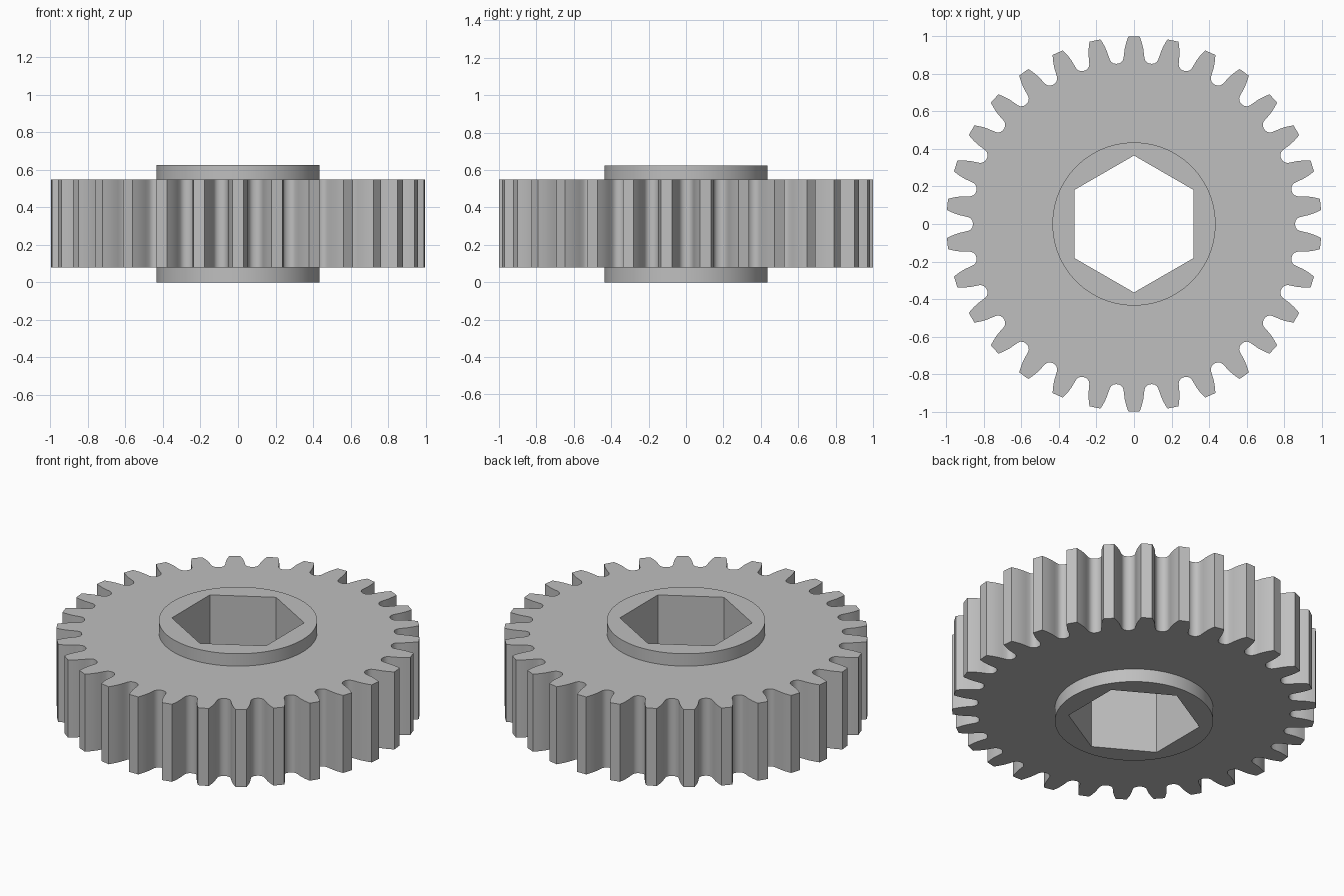
import bpy
import bmesh
from math import pi, sin, cos, radians

cube = bpy.data.objects.get("Cube")
if cube:
    bpy.data.objects.remove(cube)

TEETH = 30
GEAR_BOTTOM, GEAR_TOP = 0.08, 0.55
HUB_RADIUS, HUB_HEIGHT = 0.435, 0.625
BORE_RADIUS = 0.365

grey = bpy.data.materials.new("light grey")
grey.use_nodes = True
grey.diffuse_color = (0.52, 0.52, 0.52, 1)
grey.node_tree.nodes["Principled BSDF"].inputs["Base Color"].default_value = grey.diffuse_color


def polar(r, a):
    return r * cos(a), r * sin(a)


def polygon(radius, sides):
    # first corner points to the back
    return [polar(radius, pi / 2 + 2 * pi * i / sides) for i in range(sides)]


def gear_outline():
    # half a tooth from root to tip: radius and angle from the tooth centre
    flank = [(0.859, 0.097), (0.863, 0.082), (0.872, 0.070), (0.885, 0.063),
             (0.91, 0.058), (0.935, 0.053), (0.96, 0.0455), (0.98, 0.038), (1.0, 0.030)]
    points = []
    for i in range(TEETH):
        centre = pi / 2 + 2 * pi * i / TEETH
        points += [polar(r, centre - a) for r, a in flank]
        points += [polar(r, centre + a) for r, a in reversed(flank)]
    return points


def ring(name, outer, inner, z0, z1):
    # solid between two outlines, with flat caps
    bm = bmesh.new()
    caps = {z0: [], z1: []}
    for outline in (outer, inner):
        low, high = ([bm.verts.new((x, y, z)) for x, y in outline] for z in (z0, z1))
        n = len(outline)
        for i in range(n):
            j = (i + 1) % n
            bm.faces.new((low[i], low[j], high[j], high[i]))
            caps[z0].append(bm.edges.get((low[i], low[j])))
            caps[z1].append(bm.edges.get((high[i], high[j])))
    for edges in caps.values():
        bmesh.ops.triangle_fill(bm, edges=edges, use_beauty=True, use_dissolve=False)
    bmesh.ops.recalc_face_normals(bm, faces=bm.faces[:])
    mesh = bpy.data.meshes.new(name)
    bm.to_mesh(mesh)
    bm.free()
    mesh.materials.append(grey)
    obj = bpy.data.objects.new(name, mesh)
    bpy.context.collection.objects.link(obj)
    bpy.ops.object.select_all(action='DESELECT')
    obj.select_set(True)
    bpy.context.view_layer.objects.active = obj
    bpy.ops.object.shade_smooth_by_angle(angle=radians(30))
    return obj


# toothed wheel around a round hub with a hexagonal bore
hub_circle = polygon(HUB_RADIUS, 96)
ring("toothed_wheel", gear_outline(), hub_circle, GEAR_BOTTOM, GEAR_TOP)
ring("hub", hub_circle, polygon(BORE_RADIUS, 6), 0, HUB_HEIGHT)
